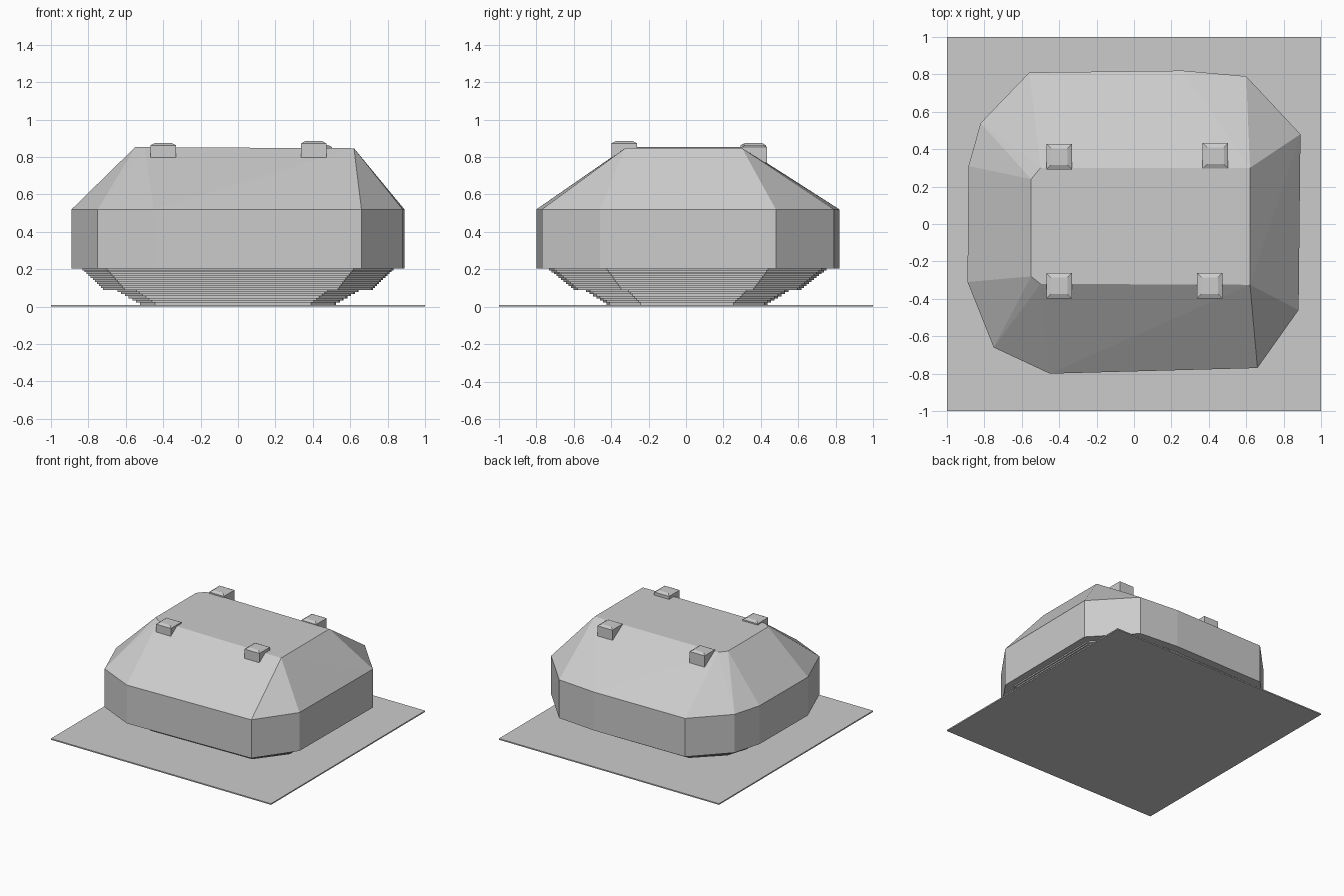
import bpy, bmesh

if "Cube" in bpy.data.objects:
    bpy.data.objects.remove(bpy.data.objects["Cube"])

OUTLINE = [(-0.45, -0.80), (0.66, -0.77), (0.88, -0.46), (0.89, 0.48), (0.60, 0.79),
           (0.26, 0.82), (-0.56, 0.81), (-0.82, 0.54), (-0.885, 0.31),
           (-0.89, -0.31), (-0.75, -0.66)]
ROOF = [(-0.55, -0.28), (-0.50, -0.32), (0.62, -0.325), (0.62, 0.30), (-0.50, 0.30), (-0.55, 0.24)]


def finish(name, bm):
    bmesh.ops.recalc_face_normals(bm, faces=bm.faces[:])
    mesh = bpy.data.meshes.new(name)
    bm.to_mesh(mesh)
    bm.free()
    obj = bpy.data.objects.new(name, mesh)
    bpy.context.collection.objects.link(obj)
    return obj


def loft(name, rings):
    """Bridge rings of equal point count and cap both ends."""
    bm = bmesh.new()
    loops = [[bm.verts.new(p) for p in ring] for ring in rings]
    n = len(loops[0])
    for a, b in zip(loops, loops[1:]):
        for i in range(n):
            j = (i + 1) % n
            bm.faces.new((a[i], a[j], b[j], b[i]))
    bm.faces.new(loops[0][::-1])
    bm.faces.new(loops[-1])
    return finish(name, bm)


def outline_at(z, sx=1.0, sy=1.0):
    return [(x * sx, y * sy, z) for x, y in OUTLINE]


def square(cx, cy, half, z):
    return [(cx + sx * half, cy + sy * half, z)
            for sx, sy in ((-1, -1), (1, -1), (1, 1), (-1, 1))]


# thin base plate
loft("base_plate", [square(0, 0, 1, 0), square(0, 0, 1, 0.01)])

# upright wall
loft("wall", [outline_at(0.205), outline_at(0.52)])

# faceted sloping roof, its flat top dipping slightly to the right
bm = bmesh.new()
for p in outline_at(0.52):
    bm.verts.new(p)
for x, y in ROOF:
    bm.verts.new((x, y, 0.85 - 0.005 * x))
bmesh.ops.convex_hull(bm, input=bm.verts[:])
finish("roof", bm)

# stepped foot: two terraced flights with a wider ledge between them
rings = []
for z0, z1, steps, s0, s1 in ((0.01, 0.09, 7, (0.59, 0.53), (0.725, 0.667)),
                              (0.09, 0.205, 11, (0.81, 0.753), (0.935, 0.915))):
    for i in range(steps):
        t = i / (steps - 1)
        sx, sy = (a + (b - a) * t for a, b in zip(s0, s1))
        dz = (z1 - z0) / steps
        rings += [outline_at(z0 + i * dz, sx, sy), outline_at(z0 + (i + 1) * dz, sx, sy)]
loft("stepped_foot", rings)

# four bevelled blocks around the roof edge
for i, (x, y, low, top) in enumerate(((-0.40, -0.33, 0.79, 0.875), (0.405, -0.33, 0.77, 0.885),
                                      (-0.40, 0.36, 0.77, 0.875), (0.435, 0.365, 0.77, 0.865))):
    loft(f"roof_block_{i + 1}", [square(x, y, 0.068, low), square(x, y, 0.068, top - 0.012),
                                 square(x, y, 0.045, top)])
